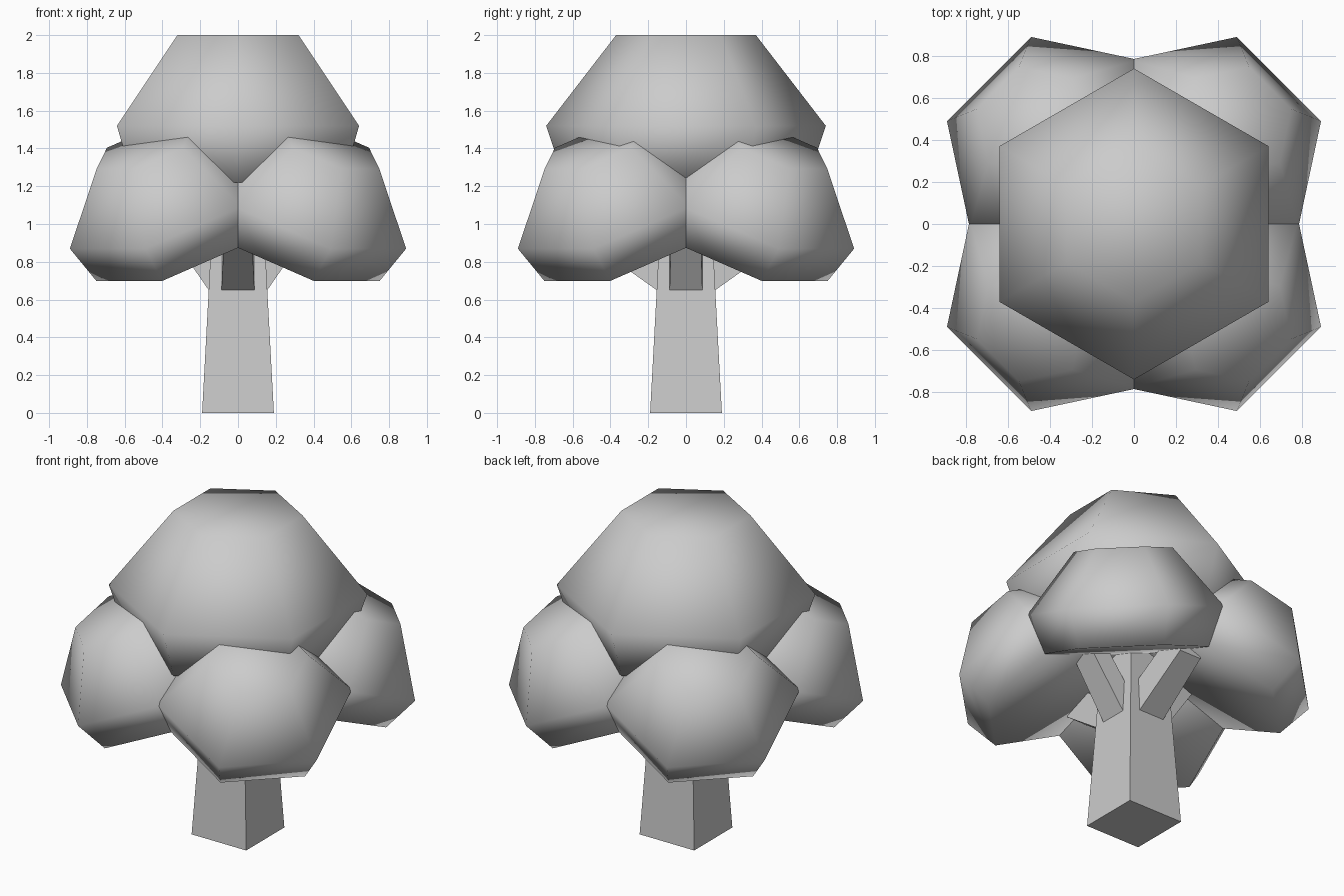
import bpy, bmesh
from math import radians, cos, sin
from mathutils import Matrix, Vector

if "Cube" in bpy.data.objects:
    bpy.data.objects.remove(bpy.data.objects["Cube"])


def mesh_object(name, bm, smooth=False):
    bmesh.ops.recalc_face_normals(bm, faces=bm.faces)
    me = bpy.data.meshes.new(name)
    bm.to_mesh(me)
    bm.free()
    for p in me.polygons:
        p.use_smooth = smooth
    ob = bpy.data.objects.new(name, me)
    bpy.context.collection.objects.link(ob)
    return ob


def loft(name, rings, matrix=Matrix(), smooth=False):
    """Skin a list of equal-length point rings and cap both ends."""
    bm = bmesh.new()
    rows = [[bm.verts.new(matrix @ Vector(p)) for p in r] for r in rings]
    n = len(rows[0])
    for a, b in zip(rows, rows[1:]):
        for i in range(n):
            j = (i + 1) % n
            bm.faces.new((a[i], a[j], b[j], b[i]))
    bm.faces.new(rows[0])
    bm.faces.new(rows[-1])
    return mesh_object(name, bm, smooth)


def hexagon(r, z):
    return [(r * cos(radians(30 + 60 * i)), r * sin(radians(30 + 60 * i)), z)
            for i in range(6)]


def square(h, z):
    return [(-h, -h, z), (h, -h, z), (h, h, z), (-h, h, z)]


def foliage(name, r, up, down, matrix):
    rings = [hexagon(0.866 * r, -down), hexagon(r, 0), hexagon(0.5 * r, up)]
    loft(name, rings, matrix, smooth=True)


# Crown on top
foliage("foliage_top", 0.74, 0.48, 0.30, Matrix.Translation((0, 0, 1.52)))

# Four leaf clumps on the diagonals, tilted outwards
for k in range(4):
    m = (Matrix.Rotation(radians(45 + 90 * k), 4, 'Z')
         @ Matrix.Translation((0.539, 0, 1.092))
         @ Matrix.Rotation(radians(27), 4, 'Y'))
    foliage(f"foliage_side_{k + 1}", 0.566, 0.35, 0.226, m)

# Tapered square trunk
loft("trunk", [square(0.19, 0), square(0.155, 0.65), square(0.12, 1.35)])

# Branches along the axes: steeper to the sides, flatter front and back
for k in range(4):
    slope, reach = ((1.45, 0.42), (0.71, 0.50))[k % 2]
    rings = []
    for x, w, t in ((0.08, 0.09, 0.22), (reach, 0.075, 0.2)):
        z = 0.65 + (x - 0.155) * slope
        rings.append([(x, -w, z), (x, w, z), (x, w, z + t), (x, -w, z + t)])
    loft(f"branch_{k + 1}", rings, Matrix.Rotation(radians(90 * k), 4, 'Z'))
